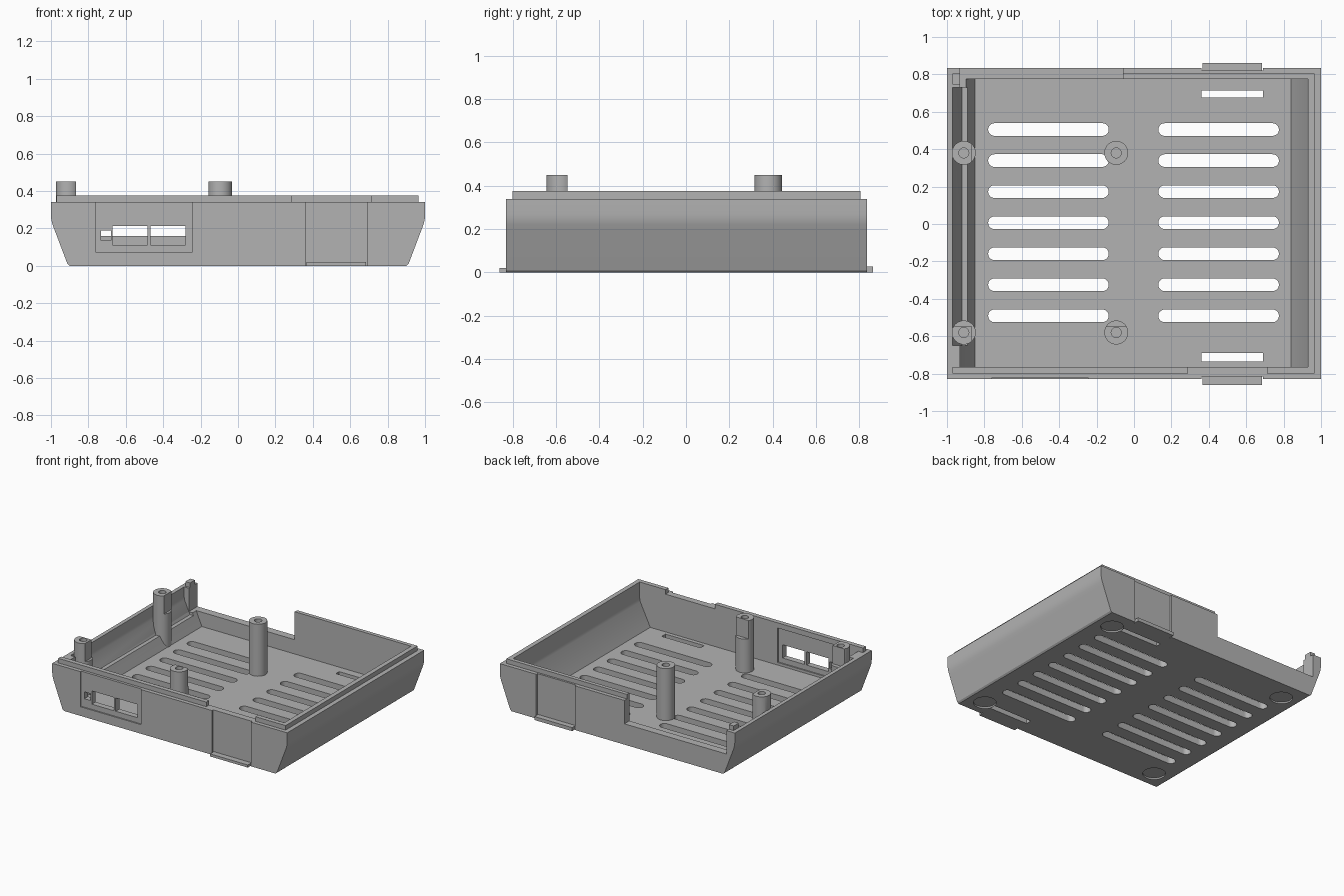
import bpy, bmesh, math
from mathutils import Vector

if "Cube" in bpy.data.objects:
    bpy.data.objects.remove(bpy.data.objects["Cube"])

grey = bpy.data.materials.new("plain_grey")
grey.diffuse_color = (0.45, 0.45, 0.45, 1)
grey.use_nodes = True
grey.node_tree.nodes["Principled BSDF"].inputs["Base Color"].default_value = grey.diffuse_color


def prism(name, pts, axis, lo, hi):
    """Extrude a 2D outline along an axis: 'y' takes (x, z), 'z' takes (x, y)."""
    bm = bmesh.new()
    to3 = (lambda p, h: (p[0], h, p[1])) if axis == 'y' else (lambda p, h: (p[0], p[1], h))
    f = bm.faces.new([bm.verts.new(to3(p, lo)) for p in pts])
    ext = bmesh.ops.extrude_face_region(bm, geom=[f])
    d = Vector(to3((0, 0), hi - lo))
    bmesh.ops.translate(bm, vec=d, verts=[v for v in ext['geom'] if isinstance(v, bmesh.types.BMVert)])
    bmesh.ops.recalc_face_normals(bm, faces=bm.faces)
    me = bpy.data.meshes.new(name)
    bm.to_mesh(me)
    bm.free()
    me.materials.append(grey)
    ob = bpy.data.objects.new(name, me)
    bpy.context.collection.objects.link(ob)
    return ob


def box(name, x0, x1, y0, y1, z0, z1):
    return prism(name, [(x0, y0), (x1, y0), (x1, y1), (x0, y1)], 'z', z0, z1)


def circle(x, y, r, n=32):
    return [(x + r * math.cos(2 * math.pi * i / n), y + r * math.sin(2 * math.pi * i / n)) for i in range(n)]


def capsule(x0, x1, y, r, n=10):
    right = [(x1 - r + r * math.sin(math.pi * i / n), y - r * math.cos(math.pi * i / n)) for i in range(n + 1)]
    left = [(x0 + r - r * math.sin(math.pi * i / n), y + r * math.cos(math.pi * i / n)) for i in range(n + 1)]
    return right + left


def boolean(ob, tool, op='DIFFERENCE'):
    """Apply a boolean and throw the tool away."""
    m = ob.modifiers.new("bool", 'BOOLEAN')
    m.operation, m.object, m.solver = op, tool, 'EXACT'
    bpy.context.view_layer.objects.active = ob
    bpy.ops.object.modifier_apply(modifier=m.name)
    bpy.data.objects.remove(tool, do_unlink=True)


def smooth(ob, deg=25):
    bpy.ops.object.select_all(action='DESELECT')
    ob.select_set(True)
    bpy.context.view_layer.objects.active = ob
    bpy.ops.object.shade_smooth_by_angle(angle=math.radians(deg))


def cut_box(ob, *dims):
    boolean(ob, box("cutter", *dims))


# Tray shell: flared sides, hollow inside
side = [(0.9, 0), (0.912, 0.01), (0.982, 0.195), (0.992, 0.222), (0.998, 0.245), (1, 0.27), (1, 0.34)]
tray = prism("tray", side + [(-x, z) for x, z in reversed(side)], 'y', -0.83, 0.835)
boolean(tray, prism("cutter", [(-0.85, 0.05), (0.84, 0.05), (0.925, 0.225), (0.93, 0.25), (0.93, 0.5),
                               (-0.93, 0.5), (-0.93, 0.24), (-0.89, 0.14)], 'y', -0.765, 0.775))
# Thin left wall with a ledge
boolean(tray, prism("cutter", [(-0.8, 0.14), (-0.92, 0.14), (-0.966, 0.24), (-0.97, 0.27),
                               (-0.97, 0.5), (-0.8, 0.5)], 'y', -0.65, 0.73))
# Open part of the back wall
cut_box(tray, -0.93, -0.06, 0.7, 1, 0.16, 0.5)

# Vent slots
for i in range(7):
    y = 0.505 - i * 0.166
    for x0, x1 in ((-0.78, -0.135), (0.13, 0.775)):
        boolean(tray, prism("cutter", capsule(x0, x1, y, 0.034), 'z', -0.1, 0.1))

# Port panel: recess outside and inside, with three openings
cut_box(tray, -0.76, -0.245, -0.9, -0.82, 0.07, 0.5)
cut_box(tray, -0.76, -0.245, -0.775, -0.7, 0.07, 0.5)
for x0, x1, z0, z1 in ((-0.67, -0.483, 0.11, 0.212), (-0.467, -0.28, 0.11, 0.212), (-0.733, -0.68, 0.135, 0.188)):
    cut_box(tray, x0, x1, -0.9, -0.7, z0, z1)

# Clip recesses and floor slots beside them
cut_box(tray, 0.36, 0.69, -0.9, -0.815, -0.1, 0.5)
cut_box(tray, 0.36, 0.69, 0.82, 0.9, -0.1, 0.5)
cut_box(tray, 0.36, 0.69, -0.735, -0.69, -0.1, 0.1)
cut_box(tray, 0.36, 0.69, 0.675, 0.715, -0.1, 0.1)

# Round foot recesses under the floor
for sx in (-1, 1):
    for y in (-0.7, 0.68):
        boolean(tray, prism("cutter", circle(sx * 0.77, y, 0.08), 'z', -0.1, 0.012))
smooth(tray)

# Clip tabs at the bottom edge
box("front_clip_tab", 0.365, 0.685, -0.86, -0.81, 0, 0.02)
box("back_clip_tab", 0.365, 0.685, 0.81, 0.862, 0, 0.027)

# Raised inner lip around the rim
z0, z1 = 0.335, 0.375
box("front_lip_left", -0.97, 0.29, -0.80, -0.765, z0, z1)
prism("right_lip", [(0.71, -0.80), (0.965, -0.80), (0.965, 0.805), (-0.06, 0.805),
                    (-0.06, 0.775), (0.93, 0.775), (0.93, -0.765), (0.71, -0.765)], 'z', z0, z1)
box("corner_lip", -0.97, -0.93, 0.745, 0.805, z0, z1)

# Screw posts, trimmed by the sloping wall and flattened near the top
for name, x, y in (("left_front_post", -0.91, -0.58), ("left_back_post", -0.91, 0.38),
                   ("right_front_post", -0.095, -0.58), ("right_back_post", -0.095, 0.38)):
    post = prism(name, circle(x, y, 0.064), 'z', 0.03, 0.45)
    if x < -0.5:
        boolean(post, prism("hull", [(-0.89, 0), (-0.96, 0.18), (-0.985, 0.26), (-0.985, 0.6),
                                     (0, 0.6), (0, 0)], 'y', -1, 1), 'INTERSECT')
        cut_box(post, -0.865, -0.5, y - 0.2, y + 0.2, 0.31, 0.6)
    if y < 0:
        cut_box(post, x - 0.2, x + 0.2, -0.547, -0.3, 0.31, 0.6)
    boolean(post, prism("cutter", circle(x, y, 0.027, 20), 'z', 0.3, 0.6))
    smooth(post)
